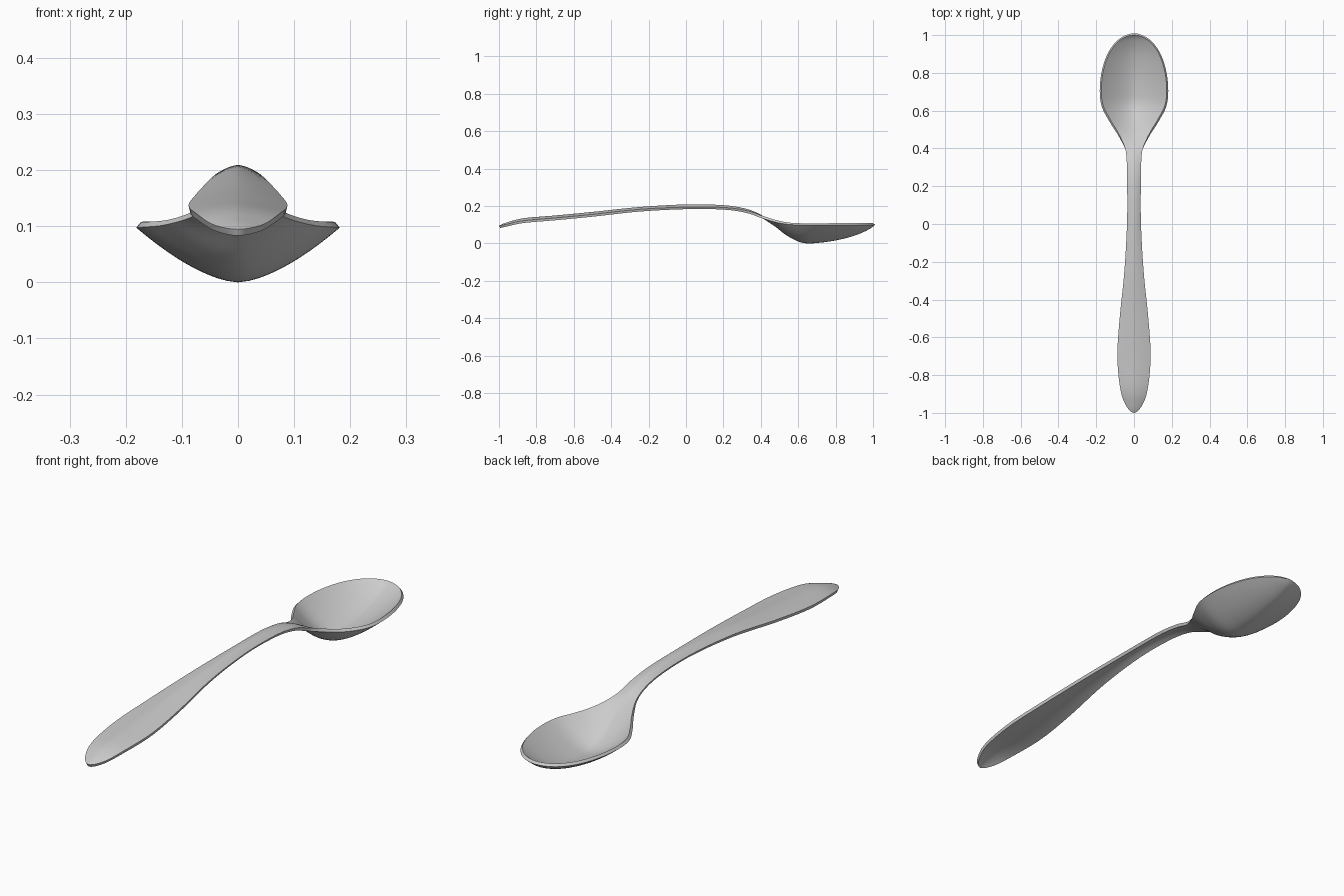
import bpy, bmesh, math
from mathutils import Vector

old = bpy.data.objects.get("Cube")
if old:
    bpy.data.objects.remove(old)

# Polished grey metal
metal = bpy.data.materials.new("brushed_steel")
metal.use_nodes = True
GREY = (0.6, 0.6, 0.6, 1)
metal.diffuse_color = GREY
metal.node_tree.nodes["Principled BSDF"].inputs["Base Color"].default_value = GREY

# Stations along the spoon: y, half width, rim height, centre height
STATIONS = [Vector(s) for s in (
    (-1.0, 0, .094, .094), (-.96, .043, .102, .111), (-.87, .073, .121, .134),
    (-.7, .088, .136, .149), (-.5, .076, .155, .168), (-.25, .051, .182, .194),
    (0, .037, .194, .208), (.2, .036, .192, .204), (.32, .038, .176, .185),
    (.4, .047, .150, .153), (.48, .082, .125, .103), (.55, .124, .111, .050),
    (.63, .164, .107, .015), (.72, .173, .107, .017), (.82, .160, .108, .033),
    (.91, .127, .108, .058), (.975, .072, .108, .088), (1.0, 0, .108, .108))]
STEPS, HALF = 6, 10


def reflect(v):
    """Mirrored neighbour, so the outline closes in a round tip."""
    return Vector((v[0], -v[1], v[2], v[3]))


def spline(points):
    """Smooth curve through all stations."""
    p = [reflect(points[1])] + points + [reflect(points[-2])]
    out = []
    for a, b, c, d in zip(p, p[1:], p[2:], p[3:]):
        for k in range(STEPS):
            t = k / STEPS
            out.append(b + (c - a) * (t / 2) + (2 * a - 5 * b + 4 * c - d) * (t * t / 2)
                       + (3 * b - a - 3 * c + d) * (t ** 3 / 2))
    return out + [points[-1]]


# Upper skin: one cross-section per sample, closing to a point at both tips
bm = bmesh.new()
rows = []
for y, w, rim, mid in spline(STATIONS):
    if w < 1e-5:
        rows.append([bm.verts.new((0, y, rim))] * (2 * HALF + 1))
        continue
    row = []
    for i in range(-HALF, HALF + 1):
        s = i / HALF
        row.append(bm.verts.new((w * s, y, mid + (rim - mid) * abs(s) ** 1.6)))
    rows.append(row)
for lower, upper in zip(rows, rows[1:]):
    for i in range(2 * HALF):
        corners = (lower[i], lower[i + 1], upper[i + 1], upper[i])
        bm.faces.new(list(dict.fromkeys(corners)))
bm.normal_update()
mesh = bpy.data.meshes.new("spoon")
bm.to_mesh(mesh)
bm.free()
mesh.materials.append(metal)
spoon = bpy.data.objects.new("spoon", mesh)
bpy.context.collection.objects.link(spoon)

# Sheet thickness below the upper skin
shell = spoon.modifiers.new("thickness", 'SOLIDIFY')
shell.thickness = .013
shell.offset = -1

bpy.context.view_layer.objects.active = spoon
spoon.select_set(True)
bpy.ops.object.modifier_apply(modifier=shell.name)
bpy.ops.object.shade_smooth_by_angle(angle=math.radians(40))

# Rest the bowl on the ground
low = min(v.co.z for v in mesh.vertices)
for v in mesh.vertices:
    v.co.z -= low
